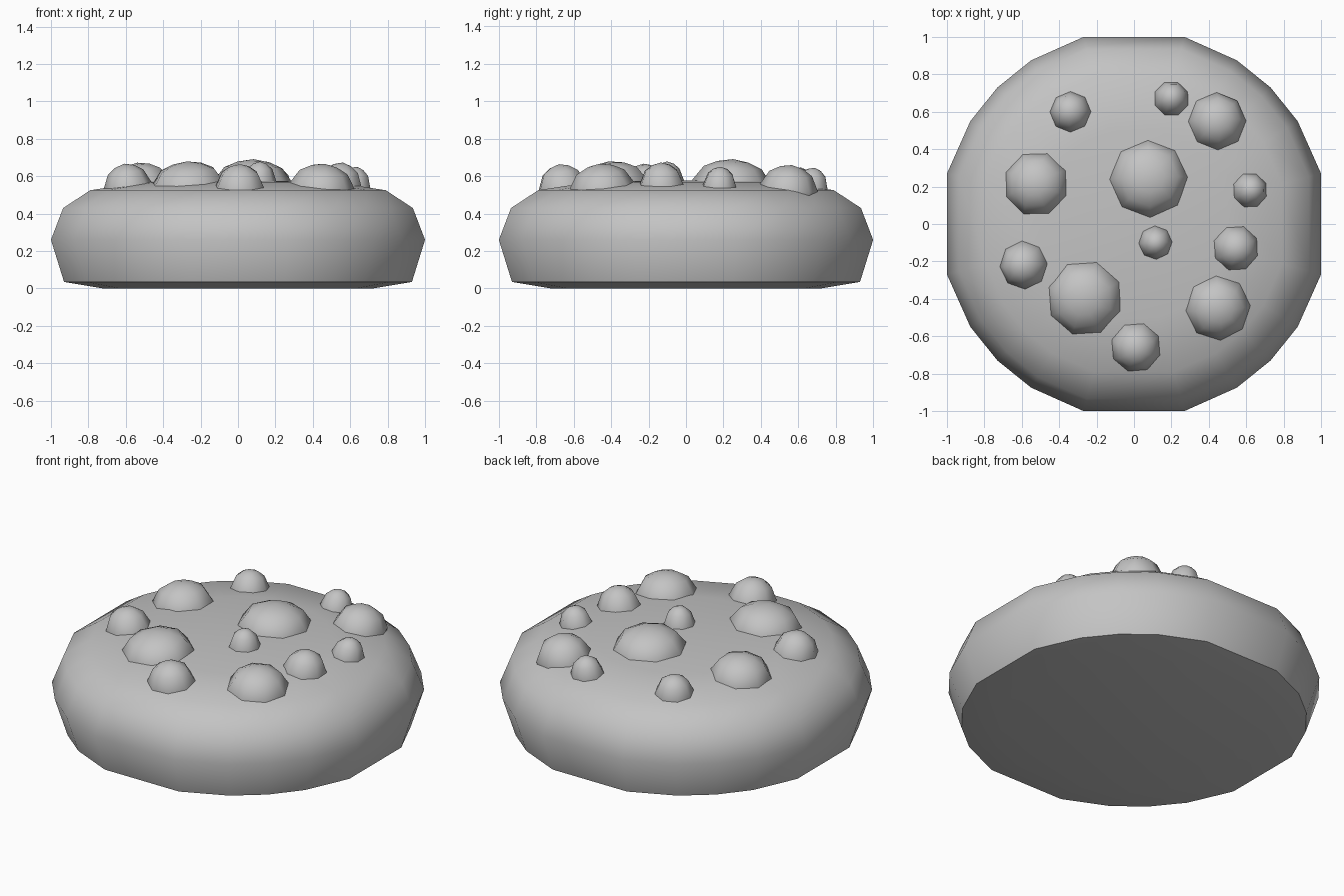
import bpy, math
from mathutils import Matrix, Vector

if "Cube" in bpy.data.objects:
    bpy.data.objects.remove(bpy.data.objects["Cube"])

grey = bpy.data.materials.new("plain grey")
grey.diffuse_color = (0.55, 0.55, 0.55, 1)
grey.use_nodes = True
grey.node_tree.nodes["Principled BSDF"].inputs["Base Color"].default_value = grey.diffuse_color


def lathe(name, outline, profile, matrix=None, angle=60):
    """Stack scaled copies of an outline; a zero scale makes a pole."""
    verts, rings, faces = [], [], []
    for s, z in profile:
        start = len(verts)
        pts = [(0, 0)] if s == 0 else [(x * s, y * s) for x, y in outline]
        verts += [Vector((x, y, z)) for x, y in pts]
        rings.append(list(range(start, len(verts))))
    n = len(outline)
    for a, b in zip(rings, rings[1:]):
        for i in range(n):
            j = (i + 1) % n
            if len(b) == 1:
                faces.append((a[i], a[j], b[0]))
            else:
                faces.append((a[i], a[j], b[j], b[i]))
    faces.append(tuple(reversed(rings[0])))
    if matrix:
        verts = [matrix @ v for v in verts]
    mesh = bpy.data.meshes.new(name)
    mesh.from_pydata(verts, [], faces)
    mesh.materials.append(grey)
    ob = bpy.data.objects.new(name, mesh)
    bpy.context.collection.objects.link(ob)
    bpy.ops.object.select_all(action='DESELECT')
    ob.select_set(True)
    bpy.context.view_layer.objects.active = ob
    bpy.ops.object.shade_smooth_by_angle(angle=math.radians(angle))
    return ob


# Biscuit body: rounded-square outline, one quadrant repeated four times
quadrant = [(1, 0.27), (0.875, 0.55), (0.73, 0.73), (0.55, 0.875), (0.27, 1)]
outline = []
for k in range(4):
    for x, y in quadrant:
        for _ in range(k):
            x, y = -y, x
        outline.append((x, y))
body_profile = [(0.72, 0), (0.93, 0.035), (1, 0.26), (0.935, 0.43),
                (0.79, 0.525), (0.5, 0.57), (0, 0.578)]
lathe("biscuit_body", outline, body_profile)

# Chips: low domes (x, y, radius) tilted with the surface
chips = [(-0.34, 0.60, 0.11), (0.20, 0.67, 0.095), (0.445, 0.55, 0.155),
         (-0.525, 0.215, 0.175), (0.08, 0.245, 0.21), (0.62, 0.18, 0.095),
         (0.115, -0.10, 0.09), (0.545, -0.13, 0.125), (-0.59, -0.22, 0.13),
         (-0.265, -0.40, 0.205), (0.45, -0.45, 0.175), (0.01, -0.66, 0.135)]
octagon = [(math.cos(i * math.pi / 4), math.sin(i * math.pi / 4)) for i in range(8)]
for i, (x, y, r) in enumerate(chips):
    d = math.hypot(x, y)
    base = 0.576 - 0.07 * d * d
    h = 0.12 if r > 0.12 else 0.105
    tilt = Matrix.Rotation(0.24 * d, 4, Vector((-y, x, 0)).normalized())
    spin = Matrix.Rotation(i * 0.4, 4, 'Z')
    profile = [(r, -0.03), (r, 0), (0.74 * r, 0.62 * h), (0.4 * r, 0.88 * h), (0, h)]
    lathe(f"chip_{i + 1}", octagon, profile,
          Matrix.Translation((x, y, base)) @ tilt @ spin)
